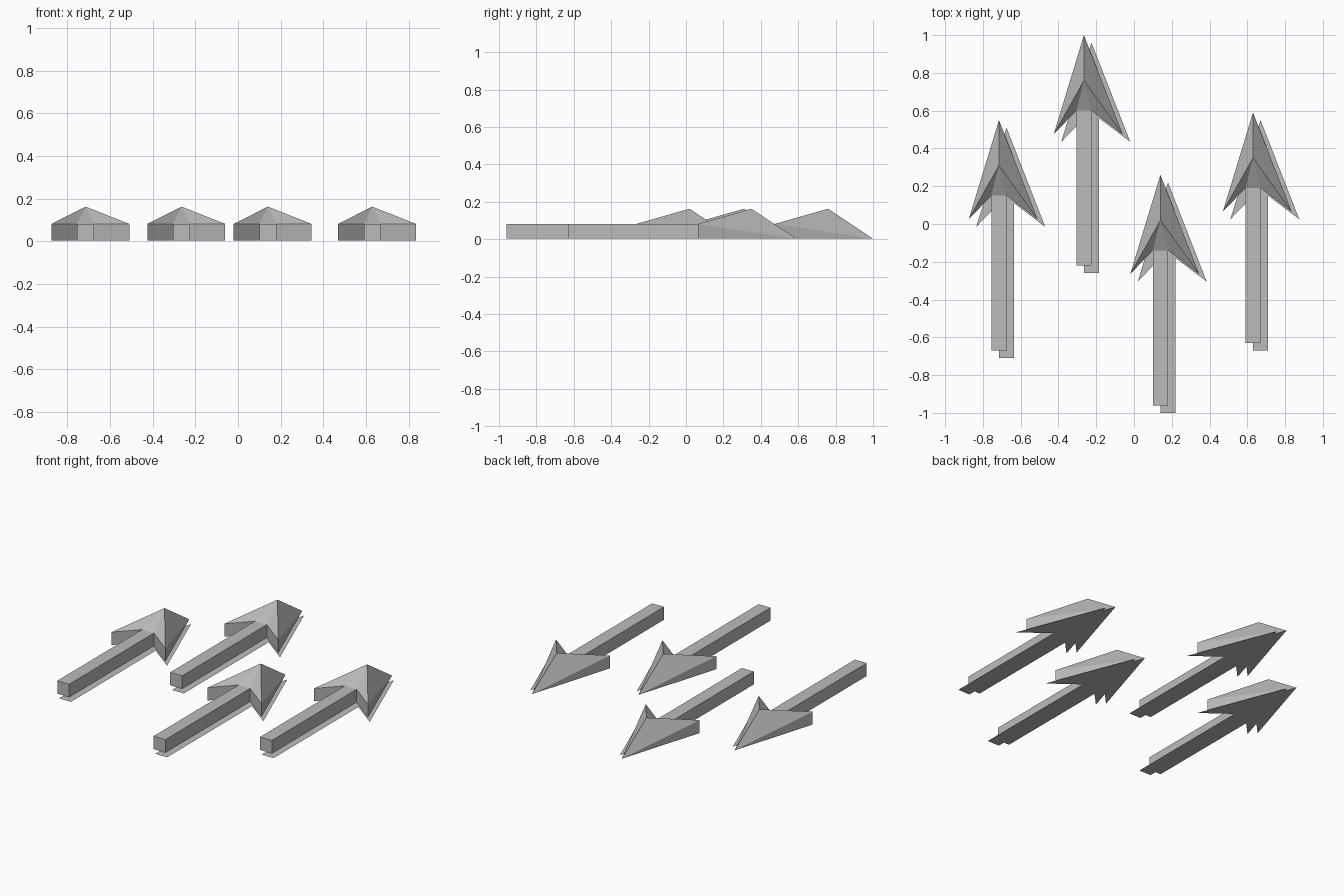
import bpy, bmesh

if "Cube" in bpy.data.objects:
    bpy.data.objects.remove(bpy.data.objects["Cube"], do_unlink=True)

grey = bpy.data.materials.new("mid_grey")
grey.use_nodes = True
colour = (0.5, 0.5, 0.5, 1)
grey.diffuse_color = colour
grey.node_tree.nodes["Principled BSDF"].inputs["Base Color"].default_value = colour

# Shared dimensions, measured from the arrow tip
HALF = 0.04
WING_L, WING_R, WING_Y = -0.16, 0.205, -0.525
NOTCH_Y, TAIL_Y, PEAK_Y = -0.4, -1.22, -0.24
FLOOR, DECK, PEAK_Z = 0.003, 0.082, 0.163
SHADOW_SHIFT = 0.04


def finish(name, bm, x, y):
    mesh = bpy.data.meshes.new(name)
    bm.to_mesh(mesh)
    bm.free()
    mesh.materials.append(grey)
    obj = bpy.data.objects.new(name, mesh)
    obj.location = (x, y, 0)
    bpy.context.collection.objects.link(obj)


def arrow_outline():
    return [(0, 0), (WING_L, WING_Y), (-HALF, NOTCH_Y), (-HALF, TAIL_Y),
            (HALF, TAIL_Y), (HALF, NOTCH_Y), (WING_R, WING_Y)]


def make_shaft(name, x, y):
    bm = bmesh.new()
    ring = [(-HALF, NOTCH_Y), (-HALF, TAIL_Y), (HALF, TAIL_Y), (HALF, NOTCH_Y)]
    low = [bm.verts.new((px, py, FLOOR)) for px, py in ring]
    high = [bm.verts.new((px, py, DECK)) for px, py in ring]
    bm.faces.new(low)
    bm.faces.new(high)
    for i in range(3):
        bm.faces.new((low[i], low[i + 1], high[i + 1], high[i]))
    bmesh.ops.recalc_face_normals(bm, faces=bm.faces)
    finish(name, bm, x, y)


def make_head(name, x, y):
    bm = bmesh.new()
    tip = bm.verts.new((0, 0, FLOOR))
    peak = bm.verts.new((0, PEAK_Y, PEAK_Z))
    back = [(WING_L, WING_Y), (-HALF, NOTCH_Y), (HALF, NOTCH_Y), (WING_R, WING_Y)]
    low = [bm.verts.new((px, py, FLOOR)) for px, py in back]
    high = [bm.verts.new((px, py, DECK)) for px, py in back]
    # underside, rear walls and rear slopes
    bm.faces.new([tip] + low)
    for i in range(3):
        bm.faces.new((low[i], low[i + 1], high[i + 1], high[i]))
        bm.faces.new((high[i], high[i + 1], peak))
    # tapering sides and the two long slopes
    for i in (0, 3):
        bm.faces.new((tip, low[i], high[i]))
        bm.faces.new((tip, high[i], peak))
    bmesh.ops.recalc_face_normals(bm, faces=bm.faces)
    finish(name, bm, x, y)


def make_shadow(name, x, y):
    bm = bmesh.new()
    face = bm.faces.new([bm.verts.new((px, py, 0)) for px, py in arrow_outline()])
    face.normal_update()
    if face.normal.z < 0:
        face.normal_flip()
    bmesh.ops.triangulate(bm, faces=bm.faces[:])
    finish(name, bm, x + SHADOW_SHIFT, y - SHADOW_SHIFT)


# Four arrows, each placed by its tip
tips = [(-0.715, 0.55), (-0.265, 1.0), (0.14, 0.26), (0.63, 0.59)]
for n, (x, y) in enumerate(tips, 1):
    make_shaft(f"arrow_shaft_{n}", x, y)
    make_head(f"arrow_head_{n}", x, y)
    make_shadow(f"arrow_shadow_plate_{n}", x, y)
